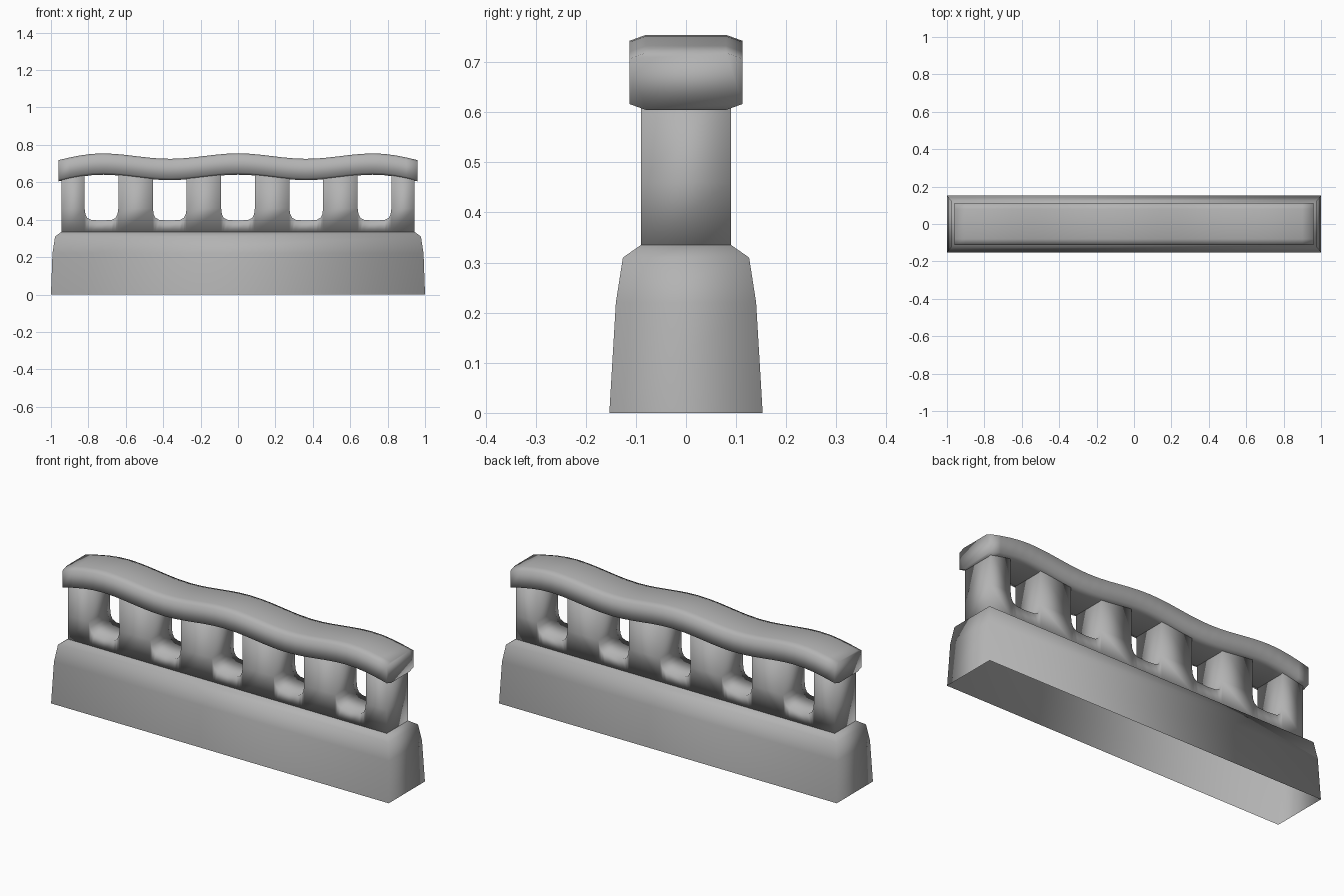
import bpy, bmesh, math

cube = bpy.data.objects.get("Cube")
if cube:
    bpy.data.objects.remove(cube)

stone = bpy.data.materials.new("grey_stone")
stone.use_nodes = True
GREY = (0.45, 0.45, 0.45, 1)
stone.diffuse_color = GREY
stone.node_tree.nodes["Principled BSDF"].inputs["Base Color"].default_value = GREY


def finish(bm, name):
    bmesh.ops.recalc_face_normals(bm, faces=bm.faces)
    mesh = bpy.data.meshes.new(name)
    bm.to_mesh(mesh)
    bm.free()
    mesh.materials.append(stone)
    mesh.shade_smooth()
    obj = bpy.data.objects.new(name, mesh)
    bpy.context.collection.objects.link(obj)
    return obj


def bridge(bm, rings):
    for a, b in zip(rings, rings[1:]):
        n = len(a)
        for i in range(n):
            j = (i + 1) % n
            bm.faces.new((a[i], a[j], b[j], b[i]))


# Plinth: tapered hollow shell, open underneath
bm = bmesh.new()
levels = [(1.0, 0.153, 0), (0.992, 0.14, 0.22), (0.978, 0.126, 0.31), (0.944, 0.09, 0.335)]
bridge(bm, [[bm.verts.new((sx * x, sy * y, z))
             for sx, sy in ((-1, -1), (1, -1), (1, 1), (-1, 1))] for x, y, z in levels])
finish(bm, "plinth")

# Balustrade: posts joined by a low wall with scooped openings
PITCH, HALF, END = 0.365, 0.09, 0.944
FOOT, SPRING, HEAD, DEPTH = 0.335, 0.46, 0.66, 0.09
bm = bmesh.new()


def panel(x0, x1, low, high0, high1):
    pts = ((x0, low), (x1, low), (x1, high1), (x0, high0))
    bm.faces.new([bm.verts.new((x, -DEPTH, z)) for x, z in pts])


half_sill = [(0.09, SPRING), (0.086, 0.43), (0.076, 0.41), (0.055, 0.399)]
sill = [(-x, z) for x, z in half_sill] + [(0, 0.395)] + half_sill[::-1]
centres = [i * PITCH for i in range(-2, 3)]
for c in centres:
    for (xa, za), (xb, zb) in zip(sill, sill[1:]):
        panel(c + xa, c + xb, FOOT, za, zb)
lefts = [-END] + [c + HALF for c in centres]
rights = [c - HALF for c in centres] + [END]
for a, b in zip(lefts, rights):
    panel(a, b, FOOT, SPRING, SPRING)
    panel(a, b, SPRING, HEAD, HEAD)
bmesh.ops.remove_doubles(bm, verts=bm.verts, dist=0.0005)
new = bmesh.ops.extrude_face_region(bm, geom=bm.faces[:], use_keep_orig=True)["geom"]
bmesh.ops.translate(bm, vec=(0, 2 * DEPTH, 0),
                    verts=[g for g in new if isinstance(g, bmesh.types.BMVert)])
finish(bm, "balustrade")


# Handrail: chamfered section swept along a gentle wave
def rail_top(x):
    return 0.74 + 0.0145 * math.cos(math.tau * x / 0.73) - 0.25 * max(0, abs(x) - 0.71) ** 2


bm = bmesh.new()
section = [(-0.08, 0), (0.08, 0), (0.113, -0.012), (0.113, -0.102),
           (0.08, -0.114), (-0.08, -0.114), (-0.113, -0.102), (-0.113, -0.012)]
STEPS = 32
rings = []
for i in range(STEPS + 1):
    x = 0.96 * (2 * i / STEPS - 1)
    rings.append([bm.verts.new((x, y, rail_top(x) + z)) for y, z in section])
bridge(bm, rings)
for ring in (rings[0], rings[-1]):
    bm.faces.new(ring)
finish(bm, "handrail")
